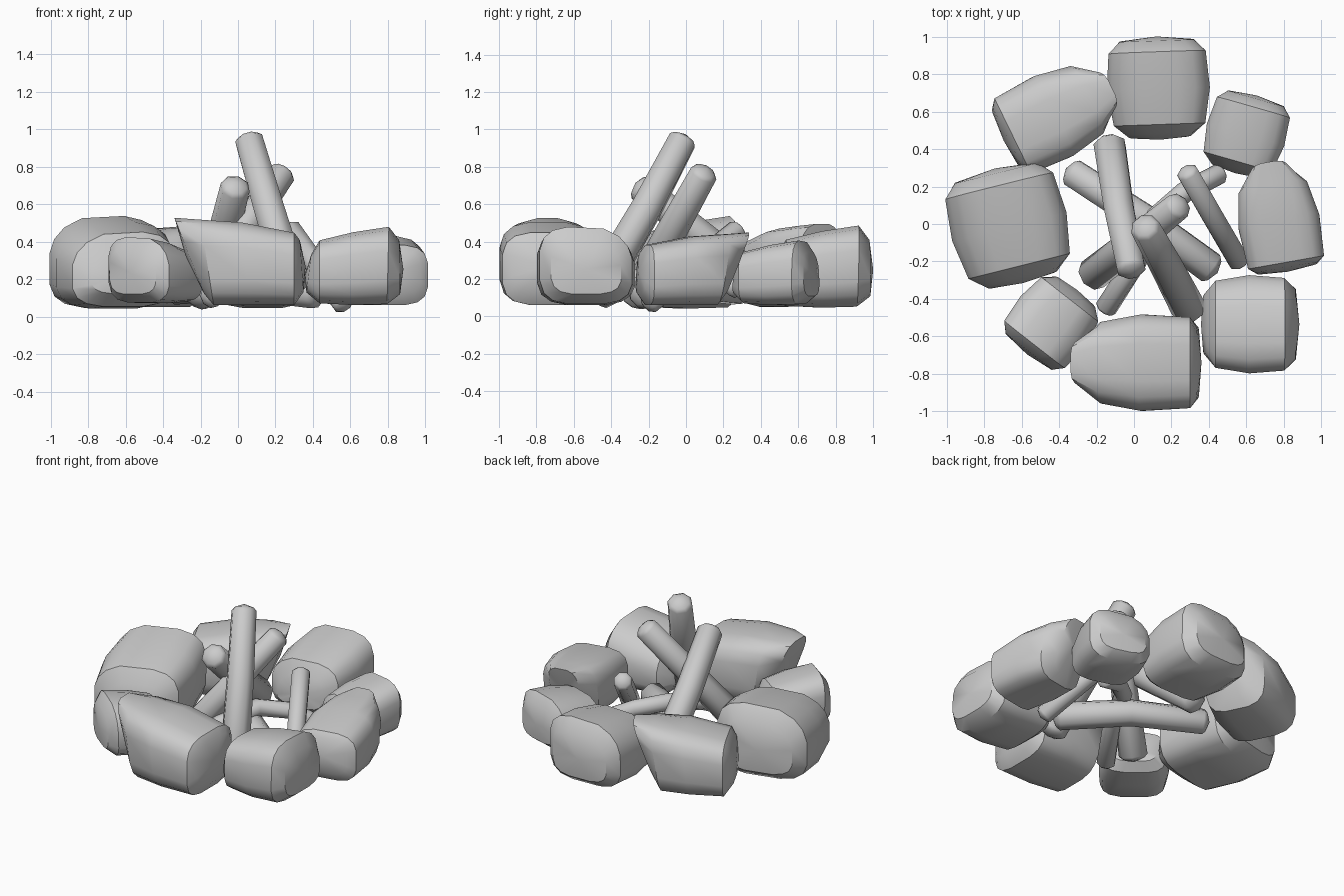
import bpy, bmesh
from math import sin, cos, pi, radians
from mathutils import Vector

if "Cube" in bpy.data.objects:
    bpy.data.objects.remove(bpy.data.objects["Cube"])


def loft(name, rings, angle, tips):
    """Skin closed rings of points; each end runs to a tip point."""
    bm = bmesh.new()
    vs = [[bm.verts.new(p) for p in r] for r in rings]
    n = len(rings[0])
    for a, b in zip(vs, vs[1:]):
        for i in range(n):
            j = (i + 1) % n
            bm.faces.new((a[i], a[j], b[j], b[i]))
    for ring, tip in zip((vs[0], vs[-1]), tips):
        t = bm.verts.new(tip)
        for i in range(n):
            bm.faces.new((ring[i], ring[(i + 1) % n], t))
    bmesh.ops.recalc_face_normals(bm, faces=bm.faces)
    me = bpy.data.meshes.new(name)
    bm.to_mesh(me)
    bm.free()
    ob = bpy.data.objects.new(name, me)
    bpy.context.collection.objects.link(ob)
    bpy.context.view_layer.objects.active = ob
    ob.select_set(True)
    bpy.ops.object.shade_smooth_by_angle(angle=radians(angle))
    ob.select_set(False)


def spow(v, e):
    return (abs(v) ** e) * (1 if v >= 0 else -1)


# Stone profiles: x at bottom, x at top, half width, bottom z, top z
WEDGE = [(-.20, -.36, .12, .12, .53), (-.15, -.22, .22, .06, .52),
         (.05, .0, .26, .06, .505), (.28, .28, .245, .06, .45),
         (.33, .31, .19, .13, .41)]
BLOCK = [(-.25, -.225, .16, .13, .34), (-.18, -.18, .235, .07, .42),
         (.0, .0, .265, .06, .465), (.18, .19, .25, .065, .495),
         (.25, .245, .19, .12, .42)]


def stone(name, profile, x, y, rot, s, sz, base):
    c, d = cos(radians(rot)), sin(radians(rot))
    slope = .07 if profile is BLOCK else 0      # blocks drop on one flank
    rings = []
    for xb, xt, w, zb, zt in profile:
        ring = []
        for i in range(16):
            a = 2 * pi * (i + .5) / 16
            u, v = spow(cos(a), .58), spow(sin(a), .58)
            t = (v + 1) / 2
            px, py = (xb + (xt - xb) * t) * s, u * w * s
            pz = base + (zb + (zt - zb - slope * max(u, 0) ** 2) * t - .06) * sz
            ring.append(Vector((x + px * c - py * d, y + px * d + py * c, pz)))
        rings.append(ring)
    out = Vector((c, d, 0)) * .02 * s
    tips = [sum(rings[0], Vector()) / 16 - out, sum(rings[-1], Vector()) / 16 + out]
    loft(name, rings, 36, tips)


# Ring of stones
STONES = [
    ("stone_front", WEDGE, .02, -.74, 0, 1.0, 1.0, .06),
    ("stone_back_left", WEDGE, -.415, .583, 206, .92, .95, .05),
    ("stone_right", WEDGE, .77, .03, -80, .85, .83, .06),
    ("stone_front_right", BLOCK, .615, -.535, 0, 1.0, .97, .06),
    ("stone_back", BLOCK, .13, .72, 92, 1.05, 1.02, .045),
    ("stone_left", BLOCK, -.665, -.015, 104, 1.2, 1.15, .04),
    ("stone_back_right", BLOCK, .595, .475, 74, .82, .8, .06),
    ("stone_front_left", BLOCK, -.435, -.52, 232, .83, .82, .07),
]
for st in STONES:
    stone(*st)


def stick(name, pts, r0, r1, n=8):
    pts = [Vector(p) for p in pts]
    rings, tips = [], []
    last = len(pts) - 1

    def circle(c, e1, e2, rad):
        return [c + (e1 * cos(2 * pi * i / n) + e2 * sin(2 * pi * i / n)) * rad
                for i in range(n)]

    for k, p in enumerate(pts):
        t = (pts[min(k + 1, last)] - pts[max(k - 1, 0)]).normalized()
        e1 = t.cross(Vector((.3, .2, 1))).normalized()
        e2 = t.cross(e1)
        r = r0 + (r1 - r0) * k / last
        if k == 0:
            tips.append(p - t * r * .5)
            rings.append(circle(p - t * r * .25, e1, e2, r * .75))
        rings.append(circle(p, e1, e2, r))
        if k == last:
            rings.append(circle(p + t * r * .25, e1, e2, r * .75))
            tips.append(p + t * r * .5)
    loft(name, rings, 50, tips)


# Stacked firewood, each listed from its lower end
stick("log_tall", [(.29, -.45, .17), (.165, -.21, .58), (.06, -.02, .94)], .095, .08)
stick("log_right", [(-.22, -.27, .10), (.02, -.08, .45), (.235, .095, .765)], .09, .075)
stick("log_left", [(-.13, .42, .16), (-.08, .08, .43), (-.015, -.24, .69)], .09, .08)
stick("log_ground", [(.41, -.235, .13), (.05, .03, .17), (-.33, .275, .14)], .09, .08)
stick("twig_steep", [(.56, -.2, .07), (.42, .04, .27), (.285, .275, .46)], .06, .06)
stick("twig_arched", [(.46, .27, .15), (.27, .17, .24), (.12, .04, .27),
                      (.01, -.2, .22), (-.15, -.45, .1)], .055, .06)
